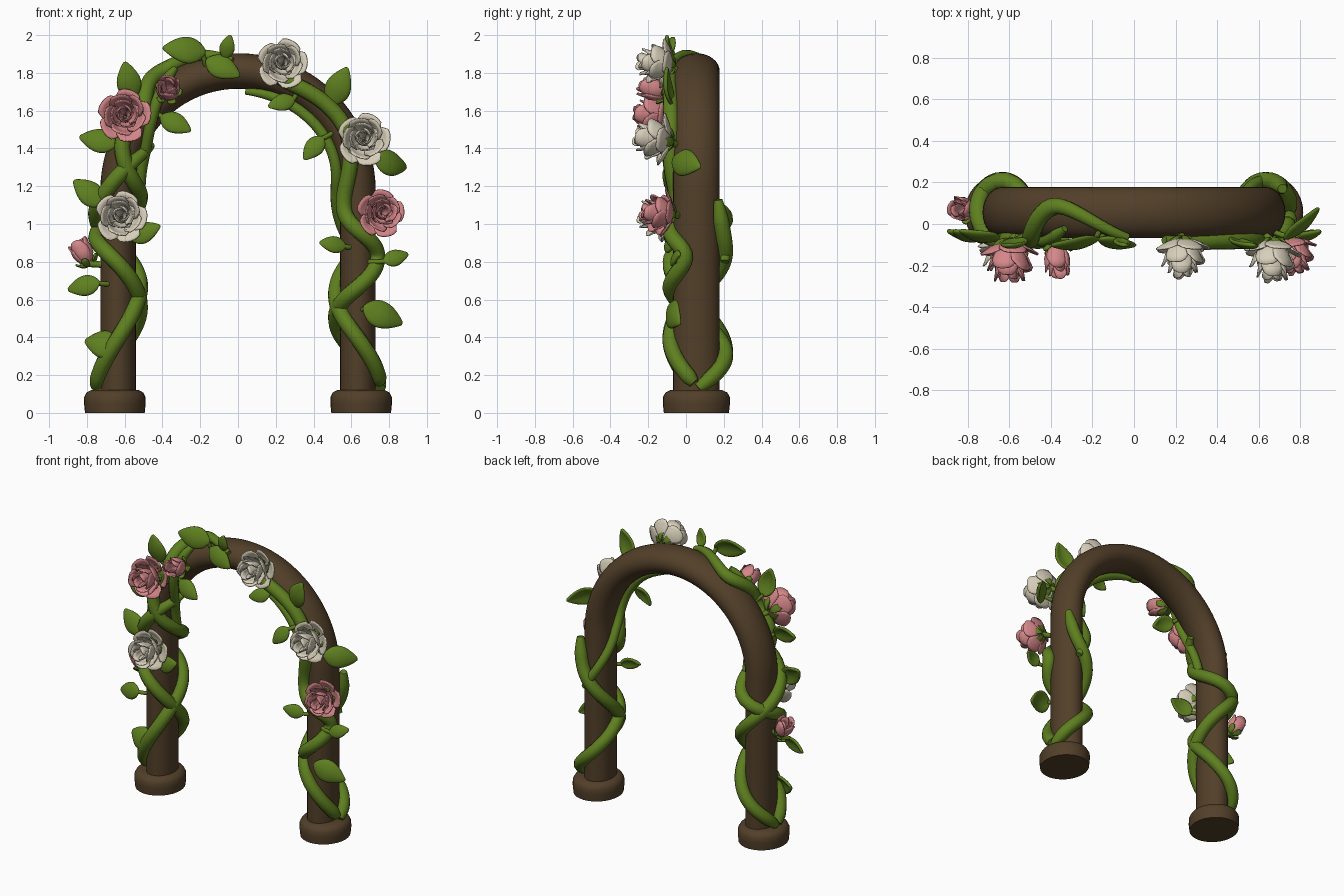
import bpy, bmesh, math, random
from mathutils import Vector

if "Cube" in bpy.data.objects:
    bpy.data.objects.remove(bpy.data.objects["Cube"])

random.seed(4)
PI = math.pi
R, ZC, YC, RN, RB = 0.635, 1.175, 0.055, 0.094, 0.123   # arch radius, spring height, depth centre, section radii
TOP = ZC + R * PI / 2


def material(name, col):
    m = bpy.data.materials.new(name)
    m.diffuse_color = (*col, 1)
    m.use_nodes = True
    m.node_tree.nodes["Principled BSDF"].inputs["Base Color"].default_value = m.diffuse_color
    return m


WOOD = material("brown wood", (0.084, 0.050, 0.022))
GREEN = material("leaf green", (0.112, 0.212, 0.014))
PINK = material("rose pink", (0.66, 0.24, 0.25))
WHITE = material("cream white", (0.68, 0.62, 0.49))


def add(name, me, mat):
    me.materials.clear()
    me.materials.append(mat)
    me.shade_smooth()
    ob = bpy.data.objects.new(name, me)
    bpy.context.collection.objects.link(ob)
    return ob


def make(name, bm, mat, thick=0, sub=0):
    me = bpy.data.meshes.new(name)
    bmesh.ops.remove_doubles(bm, verts=bm.verts, dist=1e-5)
    bmesh.ops.recalc_face_normals(bm, faces=bm.faces)
    bm.to_mesh(me)
    bm.free()
    ob = add(name, me, mat)
    if thick:
        m = ob.modifiers.new("thick", 'SOLIDIFY')
        m.thickness, m.offset = thick, 0
    if sub:
        ob.modifiers.new("smooth", 'SUBSURF').levels = sub
    return ob


def grid(bm, rows):
    vs = [[bm.verts.new(p) for p in row] for row in rows]
    for a, b in zip(vs, vs[1:]):
        for i in range(len(a) - 1):
            bm.faces.new((a[i], a[i + 1], b[i + 1], b[i]))


def on_arch(side, h, phi, off=0.0):
    """Point on the arch: h = length up from the ground, phi 0 = front, 90 degrees = outward."""
    a = max(0, h - ZC) / R
    n = Vector((math.cos(a), 0, math.sin(a)))
    p = n * (R + (RN + off) * math.sin(phi)) + Vector((0, YC - (RB + off) * math.cos(phi), min(h, ZC)))
    p.x *= side
    return p


def tube(name, pts, radii, mat):
    cu = bpy.data.curves.new(name, 'CURVE')
    cu.dimensions, cu.bevel_depth, cu.bevel_resolution, cu.use_fill_caps = '3D', 1.0, 3, True
    sp = cu.splines.new('POLY')
    sp.points.add(len(pts) - 1)
    for q, p, r in zip(sp.points, pts, radii):
        q.co, q.radius = (*p, 1), r
    tmp = bpy.data.objects.new(name, cu)
    bpy.context.collection.objects.link(tmp)
    bpy.context.view_layer.update()
    me = bpy.data.meshes.new_from_object(tmp.evaluated_get(bpy.context.evaluated_depsgraph_get()))
    bpy.data.objects.remove(tmp)
    add(name, me, mat)


# Arch: elliptical section swept over both legs and the half circle
hs = [0.08] + [ZC + (TOP - ZC) * i / 20 for i in range(21)]
stations = [(-1, h) for h in hs] + [(1, h) for h in reversed(hs[:-1])]
bm = bmesh.new()
grid(bm, [[on_arch(s, h, 2 * PI * k / 32) for k in range(33)] for s, h in stations])
make("arch_beam", bm, WOOD)

# Rounded feet
PROFILE = [(0, 0), (0.158, 0), (0.163, 0.05), (0.162, 0.085), (0.150, 0.108), (0.125, 0.121), (0, 0.121)]
for side, label in ((-1, "left"), (1, "right")):
    bm = bmesh.new()
    grid(bm, [[(side * 0.652 + r * math.cos(2 * PI * k / 32), YC + 1.09 * r * math.sin(2 * PI * k / 32), z)
               for k in range(33)] for r, z in PROFILE])
    ob = make(label + "_foot", bm, WOOD)
    bpy.context.view_layer.objects.active = ob
    ob.select_set(True)
    bpy.ops.object.shade_smooth_by_angle(angle=math.radians(50))
    ob.select_set(False)


# Climbing vines: (height along arch, angle around it in degrees)
def vine(name, side, big, keys):
    pts = []
    ext = [keys[0]] + keys + [keys[-1]]
    for i in range(1, len(ext) - 2):
        a, b, c, d = (Vector(k) for k in ext[i - 1:i + 3])
        for j in range(12):
            t = j / 12
            p = 0.5 * (2 * b + (c - a) * t + (2 * a - 5 * b + 4 * c - d) * t * t + (3 * b - a - 3 * c + d) * t ** 3)
            phi = math.radians(p.y)
            pts.append(on_arch(side, p.x, phi, 0.022 - 0.008 * math.cos(phi)))   # stands off more at the back
    n = len(pts)
    tube(name, pts, [big * min(1, 0.45 + 4 * (1 - i / n), 0.7 + 6 * i / n) for i in range(n)], GREEN)


vine("left_vine_front", -1, 0.043, [(0.14, 85), (0.38, 5), (0.66, -90), (0.92, -200), (1.16, -320), (1.5, -450)])
vine("left_vine_back", -1, 0.043, [(0.14, 95), (0.34, 185), (0.6, 280), (0.86, 400), (1.13, 620), (1.4, 730),
                                   (1.62, 735), (1.84, 822), (2.16, 745)])
vine("left_vine_inner", -1, 0.030, [(1.12, -95), (1.42, -65), (1.68, -5), (1.88, 60)])
vine("right_vine_front", 1, 0.043, [(0.16, 85), (0.38, 5), (0.62, -90), (0.9, -190), (1.14, -222)])
vine("right_vine_back", 1, 0.043, [(0.13, 95), (0.33, 190), (0.55, 290), (0.82, 425), (1.08, 318), (1.5, 372),
                                   (1.9, 360), (2.04, 380)])
vine("right_vine_inner", 1, 0.030, [(0.8, -190), (1.15, -95), (1.46, -58), (2.16, -72)])


def stem(name, p, r=0.013):
    """Thin stem from p into the nearest part of the arch."""
    c = Vector((math.copysign(R, p.x), 0, p.z))
    if p.z > ZC:
        c = Vector((p.x, 0, p.z - ZC)).normalized() * R + Vector((0, 0, ZC))
    mid = (p + c) / 2 + Vector((0, -0.02, -0.01))
    ts = [k / 5 for k in range(6)]
    tube(name, [p * (1 - t) ** 2 + mid * 2 * t * (1 - t) + c * t * t for t in ts], [r] * 6, GREEN)


# Leaves: base x, z and tip x, z
LEAVES = [
    (-0.17, 1.91, -0.40, 1.93), (-0.07, 1.88, -0.04, 2.0), (-0.17, 1.87, 0.01, 1.78), (-0.56, 1.66, -0.6, 1.86),
    (-0.41, 1.57, -0.25, 1.49), (-0.64, 1.42, -0.84, 1.46), (-0.71, 1.1, -0.87, 1.23), (-0.57, 0.92, -0.41, 0.99),
    (-0.73, 0.69, -0.9, 0.65), (-0.63, 0.35, -0.81, 0.38), (0.49, 1.63, 0.58, 1.83), (0.3, 1.66, 0.16, 1.62),
    (0.45, 1.46, 0.35, 1.34), (0.72, 1.34, 0.89, 1.3), (0.77, 0.8, 0.9, 0.84), (0.57, 0.88, 0.43, 0.9),
    (0.66, 0.56, 0.87, 0.47),
]
for i, (bx, bz, tx, tz) in enumerate(LEAVES):
    ty = 0.08 if (tx > 0.8 and tz > 1) else -0.03 if abs(tx) > 0.8 else -0.10
    b, t = Vector((bx, -0.09 if bz < 0.6 else -0.07, bz)), Vector((tx, ty, tz))
    d = t - b
    s = d.cross(Vector((0, -1, 0.35))).normalized()
    nrm = s.cross(d).normalized()
    if nrm.y > 0:
        nrm = -nrm
    w = (0.42 if bz < 0.4 else 0.33) * d.length
    rows = []
    for k in range(9):
        v = k / 8
        hw = w * math.sin(PI * v ** 0.8) ** 0.8 if 0 < k < 8 else 0.004
        rows.append([b + d * v + s * hw * u + nrm * (0.12 * d.length * math.sin(PI * v) - 0.3 * hw * u * u)
                     for u in (-1, -0.5, 0, 0.5, 1)])
    bm = bmesh.new()
    grid(bm, rows)
    make(f"leaf_{i + 1}", bm, GREEN, 0.02, 1)
    stem(f"leaf_stem_{i + 1}", b + d * 0.08)

# Petal rings: count, half angle, and (radius, height) at root, middle and lip
ROSE = [(5 - i // 2, 0.70 + 0.07 * i * i, (0.01, 0.012 * i), (0.108 - 0.006 * i * i, 0.02 + 0.026 * i),
         (0.128 - 0.034 * i, 0.065 + 0.085 * i - 0.014 * i * i)) for i in range(4)]
BUD = [(4 - i, 1 + 0.2 * i, (0.008, 0), (0.085 - 0.023 * i, 0.045), (0.04 - 0.02 * i, 0.135 + 0.015 * i))
       for i in range(2)]
SEPALS = [(5, 0.42, (0.006, -0.015), (0.075, -0.012), (0.085, 0.05))]


def flower(name, base, axis, rings, scale, mat, thick):
    q = Vector(axis).normalized().to_track_quat('Z', 'Y')
    bm = bmesh.new()
    for ri, (n, ha, p0, p1, p2) in enumerate(rings):
        for k in range(n):
            a0 = 2 * PI * (k + 0.5 * (ri % 2)) / n + random.uniform(-0.12, 0.12)
            tilt = random.uniform(-0.012, 0.012)
            rows = []
            for j in range(6):
                row = []
                for i in range(9):
                    u = -1 + i / 4
                    v = j / 5 * (1 - 0.28 * u ** 4)
                    r, h = ((1 - v) ** 2 * p0[m] + 2 * v * (1 - v) * p1[m] + v * v * p2[m] for m in (0, 1))
                    r += 0.007 * u * v + (0.012 if v > 0.9 else 0)   # spiral overlap and rolled lip
                    ang = a0 + u * ha * (0.75 + 0.25 * math.sin(PI * v))
                    row.append(base + q @ Vector((r * math.cos(ang), r * math.sin(ang), h + tilt * v)) * scale)
                rows.append(row)
            grid(bm, rows)
    make(name, bm, mat, thick)


# Flowers: base position, axis, petals, size, colour
FRONT = (0, -1, 0.12)
for name, base, axis, rings, scale, mat in [
    ("white_rose_left", (-0.62, -0.06, 1.03), FRONT, ROSE, 0.98, WHITE),
    ("white_rose_top", (0.235, -0.07, 1.84), FRONT, ROSE, 0.95, WHITE),
    ("white_rose_right", (0.665, -0.08, 1.44), FRONT, ROSE, 1.0, WHITE),
    ("pink_rose_left", (-0.60, -0.085, 1.565), FRONT, ROSE, 1.0, PINK),
    ("pink_rose_right", (0.745, -0.07, 1.05), (0.2, -1, 0.1), ROSE, 0.9, PINK),
    ("pink_bud_top", (-0.37, -0.10, 1.69), (0, -1, 0.35), BUD, 1.05, PINK),
    ("pink_bud_left", (-0.79, 0.065, 0.79), (-0.5, 0.1, 0.9), BUD, 0.95, PINK),
]:
    base = Vector(base)
    flower(name, base, axis, rings, scale, mat, 0.007)
    flower(name + "_sepals", base, axis, SEPALS, scale * (0.85 if rings is ROSE else 0.7), GREEN, 0.01)
    stem(name + "_stem", base, 0.018)
